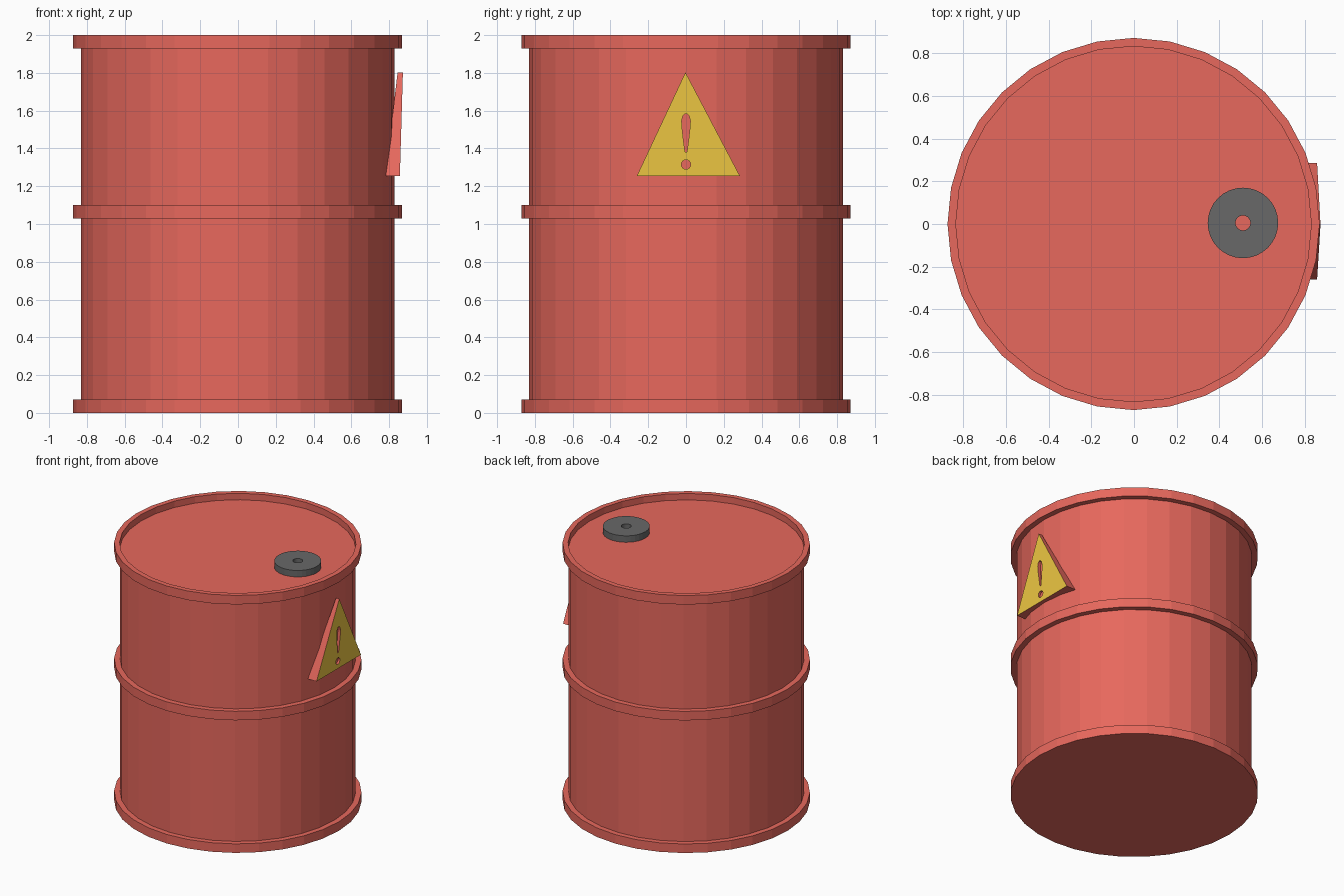
import bpy, bmesh
from math import cos, sin, pi

if "Cube" in bpy.data.objects:
    bpy.data.objects.remove(bpy.data.objects["Cube"])


def material(name, rgb):
    m = bpy.data.materials.new(name)
    m.diffuse_color = (*rgb, 1)
    m.use_nodes = True
    m.node_tree.nodes["Principled BSDF"].inputs["Base Color"].default_value = m.diffuse_color
    return m


red = material("red_paint", (0.8, 0.138, 0.109))
yellow = material("yellow_paint", (0.85, 0.57, 0.055))
dark = material("dark_grey", (0.138, 0.138, 0.138))


def add_mesh(name, verts, faces, mats):
    me = bpy.data.meshes.new(name)
    me.from_pydata(verts, [], faces)
    bm = bmesh.new()
    bm.from_mesh(me)
    bmesh.ops.recalc_face_normals(bm, faces=bm.faces)
    bm.to_mesh(me)
    bm.free()
    for m in mats:
        me.materials.append(m)
    ob = bpy.data.objects.new(name, me)
    bpy.context.collection.objects.link(ob)
    return ob


def lathe(name, profile, mat, centre, closed, n=32):
    """Revolve (radius, z) points; open profiles get end caps."""
    p = len(profile)
    verts = [(centre[0] + r * cos(2 * pi * i / n), centre[1] + r * sin(2 * pi * i / n), z)
             for i in range(n) for r, z in profile]
    faces = []
    for i in range(n):
        a, b = i * p, (i + 1) % n * p
        for j in range(p if closed else p - 1):
            k = (j + 1) % p
            faces.append((a + j, b + j, b + k, a + k))
    if not closed:
        faces += [[i * p for i in range(n)], [i * p + p - 1 for i in range(n)]]
    return add_mesh(name, verts, faces, [mat])


def prism(name, front, back, mats):
    """Join matching front and back outlines; the front is face 0."""
    n = len(front)
    sides = [(i, (i + 1) % n, n + (i + 1) % n, n + i) for i in range(n)]
    return add_mesh(name, front + back, [list(range(n)), list(range(n, 2 * n))] + sides, mats)


# Barrel with three hoops and a recessed lid
R, H = 0.83, 0.871
lathe("barrel", [(H, 0), (H, 0.07), (R, 0.07), (R, 1.03), (H, 1.03), (H, 1.10), (R, 1.10),
                 (R, 1.93), (H, 1.93), (H, 2.0), (R + 0.002, 2.0), (R + 0.002, 1.95)],
      red, (-0.002, 0), False)

# Filler cap with a centre hole
cap = lathe("filler_cap", [(0.035, 1.95), (0.165, 1.95), (0.165, 2.0), (0.035, 2.0)],
            dark, (0.51, 0.005), True)

# Warning sign: yellow front, red sides
sign = prism("warning_sign",
             [(0.857, -0.26, 1.255), (0.857, 0.285, 1.255), (0.873, -0.003, 1.803)],
             [(0.78, -0.26, 1.255), (0.78, 0.285, 1.255), (0.845, -0.003, 1.803)],
             [red, yellow])
sign.data.polygons[0].material_index = 1

# Exclamation mark recessed into the sign
half = [(0.005, 1.38), (0.013, 1.44), (0.021, 1.51), (0.023, 1.545), (0.016, 1.573), (0.006, 1.583)]
mark = half + [(-y, z) for y, z in reversed(half)]
dot = [(0.025 * cos(2 * pi * i / 16), 1.315 + 0.025 * sin(2 * pi * i / 16)) for i in range(16)]
for name, outline in (("mark_cutter", mark), ("dot_cutter", dot)):
    cutter = prism(name, [(0.95, y, z) for y, z in outline],
                   [(0.842, y, z) for y, z in outline], [red])
    cutter.hide_render = True
    cutter.hide_set(True)
    mod = sign.modifiers.new(name, 'BOOLEAN')
    mod.operation = 'DIFFERENCE'
    mod.solver = 'EXACT'
    mod.object = cutter
